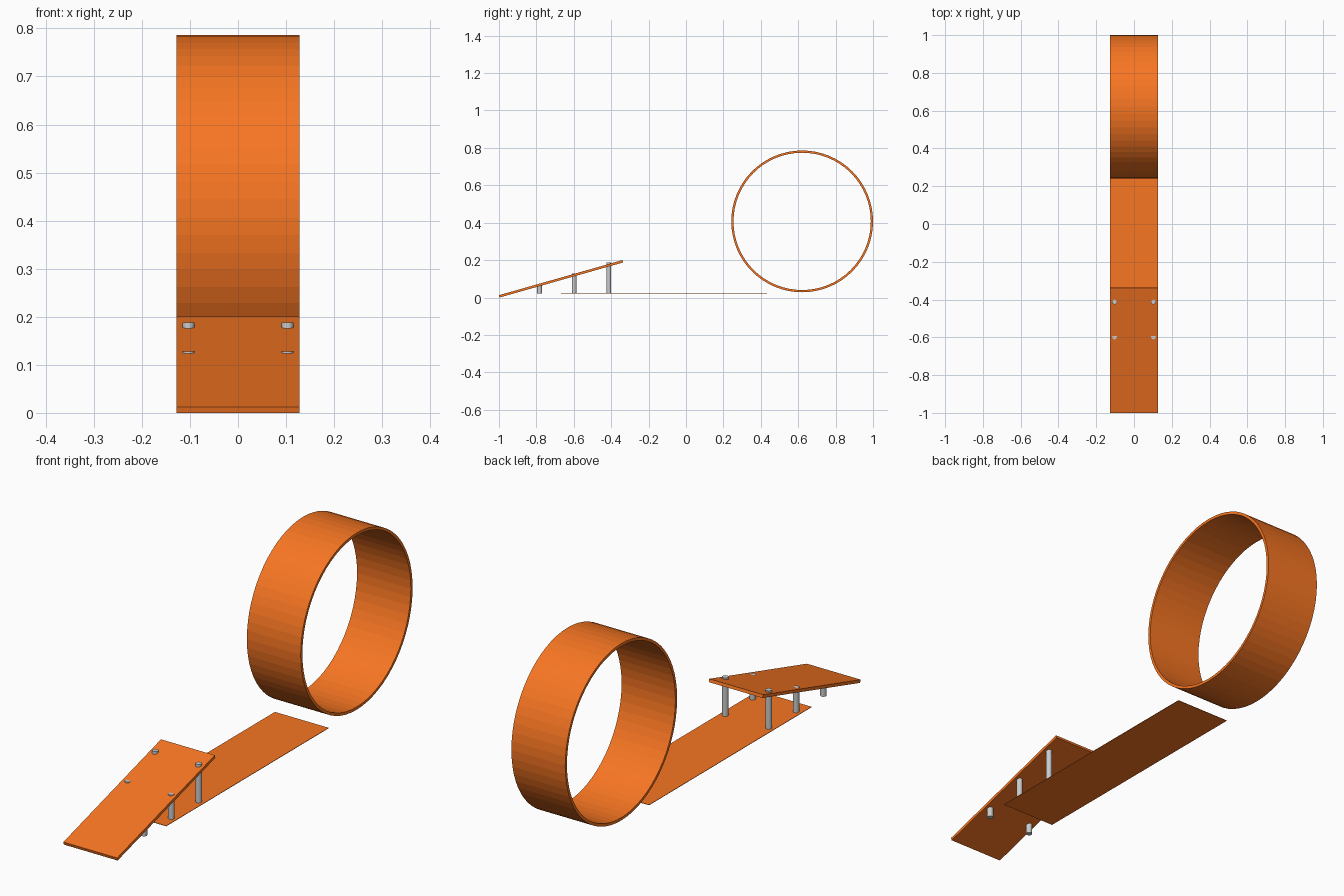
import bpy
import bmesh
import math
from mathutils import Matrix, Vector

cube = bpy.data.objects.get("Cube")
if cube:
    bpy.data.objects.remove(cube, do_unlink=True)

WIDTH = 0.255


def make_material(name, color):
    mat = bpy.data.materials.new(name)
    mat.use_nodes = True
    mat.diffuse_color = color
    mat.node_tree.nodes["Principled BSDF"].inputs["Base Color"].default_value = color
    return mat


def add_object(name, bm, mat):
    bmesh.ops.recalc_face_normals(bm, faces=bm.faces)
    mesh = bpy.data.meshes.new(name)
    bm.to_mesh(mesh)
    bm.free()
    mesh.materials.append(mat)
    obj = bpy.data.objects.new(name, mesh)
    bpy.context.collection.objects.link(obj)
    return obj


def add_slab(name, size, center, mat, tilt=0.0):
    bm = bmesh.new()
    bmesh.ops.create_cube(bm, size=1)
    bmesh.ops.scale(bm, vec=size, verts=bm.verts)
    bm.transform(Matrix.Translation(center) @ Matrix.Rotation(tilt, 4, "X"))
    return add_object(name, bm, mat)


orange = make_material("orange_plastic", (0.93, 0.18, 0.016, 1))
grey = make_material("grey_metal", (0.6, 0.6, 0.58, 1))

# Sloping launch ramp and flat track
add_slab("ramp", (WIDTH, 0.687, 0.013), (0, -0.668, 0.1), orange, math.radians(15.85))
add_slab("flat_track", (WIDTH, 1.1, 0.002), (0, -0.118, 0.022), orange)

# Loop ring: a rectangular section spun around the x axis
ring_center = Vector((0, 0.621, 0.407))
outer, wall = 0.379, 0.012
bm = bmesh.new()
corners = [(-WIDTH / 2, outer), (WIDTH / 2, outer),
           (WIDTH / 2, outer - wall), (-WIDTH / 2, outer - wall)]
verts = [bm.verts.new(ring_center + Vector((x, r, 0))) for x, r in corners]
edges = [bm.edges.new((verts[i], verts[(i + 1) % 4])) for i in range(4)]
bmesh.ops.spin(bm, geom=verts + edges, cent=ring_center, axis=(1, 0, 0),
               angle=math.tau, steps=64, use_merge=True)
bmesh.ops.remove_doubles(bm, verts=bm.verts, dist=0.0001)
add_object("loop_ring", bm, orange)

# Three pairs of support posts, growing with the ramp
post_base = 0.021
for row, label in enumerate(("front", "middle", "rear")):
    y = -0.783 + row * 0.185
    top = 0.068 + row * 0.06
    for side, x in (("left", 0.103), ("right", -0.103)):
        bm = bmesh.new()
        bmesh.ops.create_cone(bm, cap_ends=True, segments=24, radius1=0.0125,
                              radius2=0.0125, depth=top - post_base)
        bm.transform(Matrix.Translation((x, y, (top + post_base) / 2)))
        post = add_object(f"{label}_post_{side}", bm, grey)
        bpy.ops.object.select_all(action="DESELECT")
        post.select_set(True)
        bpy.context.view_layer.objects.active = post
        bpy.ops.object.shade_smooth_by_angle(angle=math.radians(30))
